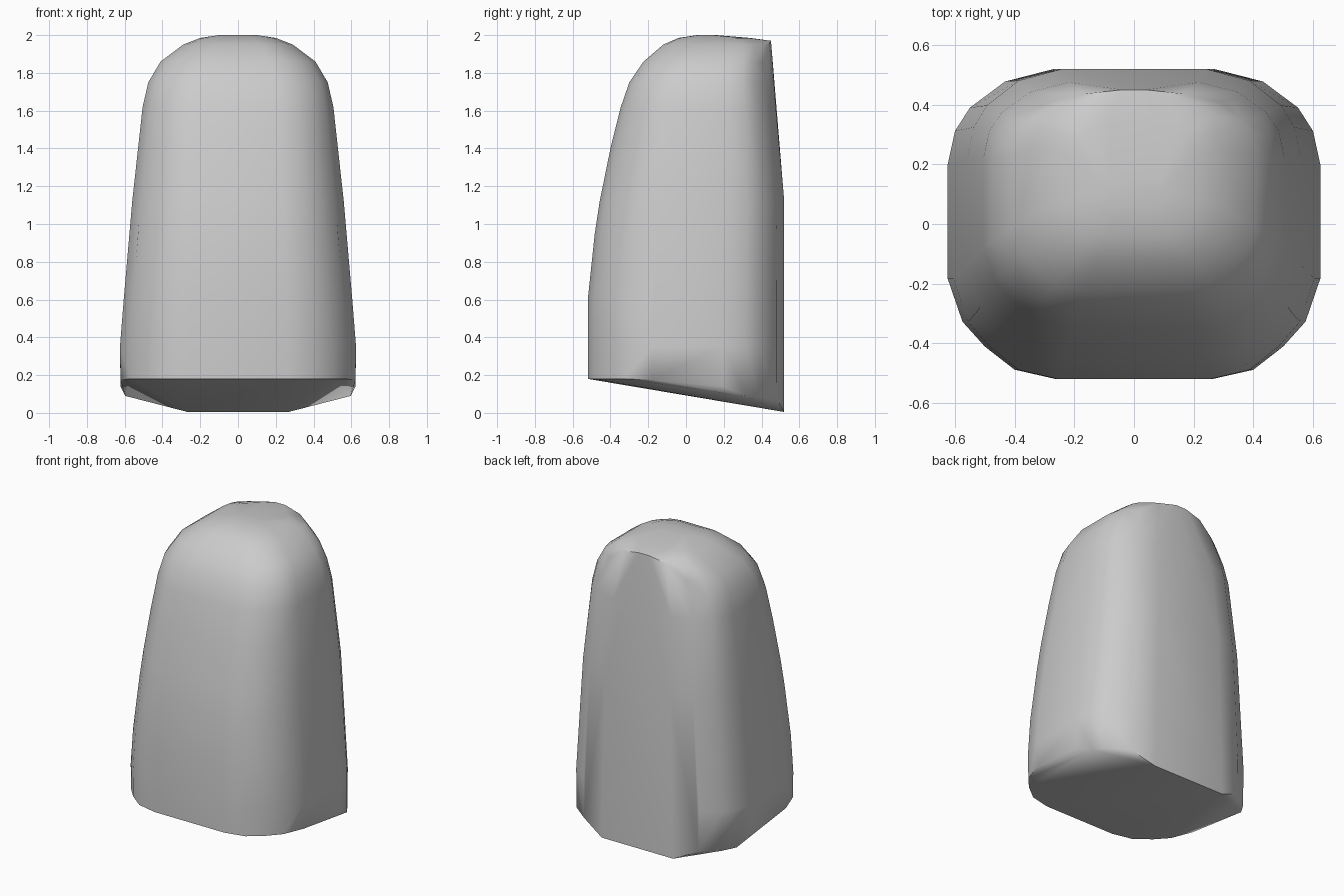
import bpy
import bmesh
from math import radians

cube = bpy.data.objects.get("Cube")
if cube:
    bpy.data.objects.remove(cube, do_unlink=True)

# Plain grey material
grey = bpy.data.materials.new("plain grey")
grey.use_nodes = True
colour = (0.6, 0.6, 0.6, 1)
grey.diffuse_color = colour
grey.node_tree.nodes["Principled BSDF"].inputs["Base Color"].default_value = colour

# Half cross-section from front to back, as fractions of width and depth
SECTION = [(.42, -1), (.64, -.94), (.8, -.79), (.92, -.63), (1, -.35),
           (1, .38), (.96, .6), (.88, .75), (.69, .92), (.43, 1)]

# Height, half width, front y, back y of each level
LEVELS = [(.35, .625, -.52, .52), (.6, .605, -.52, .52), (.95, .575, -.483, .52),
          (1.12, .56, -.457, .52), (1.4, .53, -.4, .495), (1.62, .505, -.345, .475),
          (1.75, .475, -.3, .45), (1.86, .41, -.225, .435), (1.95, .29, -.12, .425),
          (1.985, .2, -.04, .34), (2, .1, .06, .16)]

# Slanted underside: the rim height for each section point
RIM = [.18, .18, .18, .18, .175, .14, .09, .085, .08, .005]

# Curved crease where the crown meets the back
CREASE = [(.04, .45, 1.97), (.16, .437, 1.945), (.29, .395, 1.88)]


def ring(half_width, front, back):
    middle, depth = (front + back) / 2, (back - front) / 2
    return [(u * half_width, middle + v * depth) for u, v in SECTION]


points = list(CREASE)
points += [(x, y, z) for (x, y), z in zip(ring(.622, -.52, .52), RIM)]
for z, half_width, front, back in LEVELS:
    points += [(x, y, z) for x, y in ring(half_width, front, back)]

# Wrap the mirrored levels in one convex skin
bm = bmesh.new()
for x, y, z in points:
    for side in (-1, 1):
        bm.verts.new((side * x, y, z))
bmesh.ops.convex_hull(bm, input=bm.verts[:])
bmesh.ops.delete(bm, geom=[v for v in bm.verts if not v.link_faces], context='VERTS')
bmesh.ops.dissolve_limit(bm, angle_limit=radians(1), verts=bm.verts[:], edges=bm.edges[:])
bmesh.ops.recalc_face_normals(bm, faces=bm.faces[:])

mesh = bpy.data.meshes.new("rounded_block")
bm.to_mesh(mesh)
bm.free()
mesh.materials.append(grey)
block = bpy.data.objects.new("rounded_block", mesh)
bpy.context.collection.objects.link(block)

# Smooth sides with a crisp base and back crease
bpy.ops.object.select_all(action='DESELECT')
block.select_set(True)
bpy.context.view_layer.objects.active = block
bpy.ops.object.shade_smooth_by_angle(angle=radians(45))
